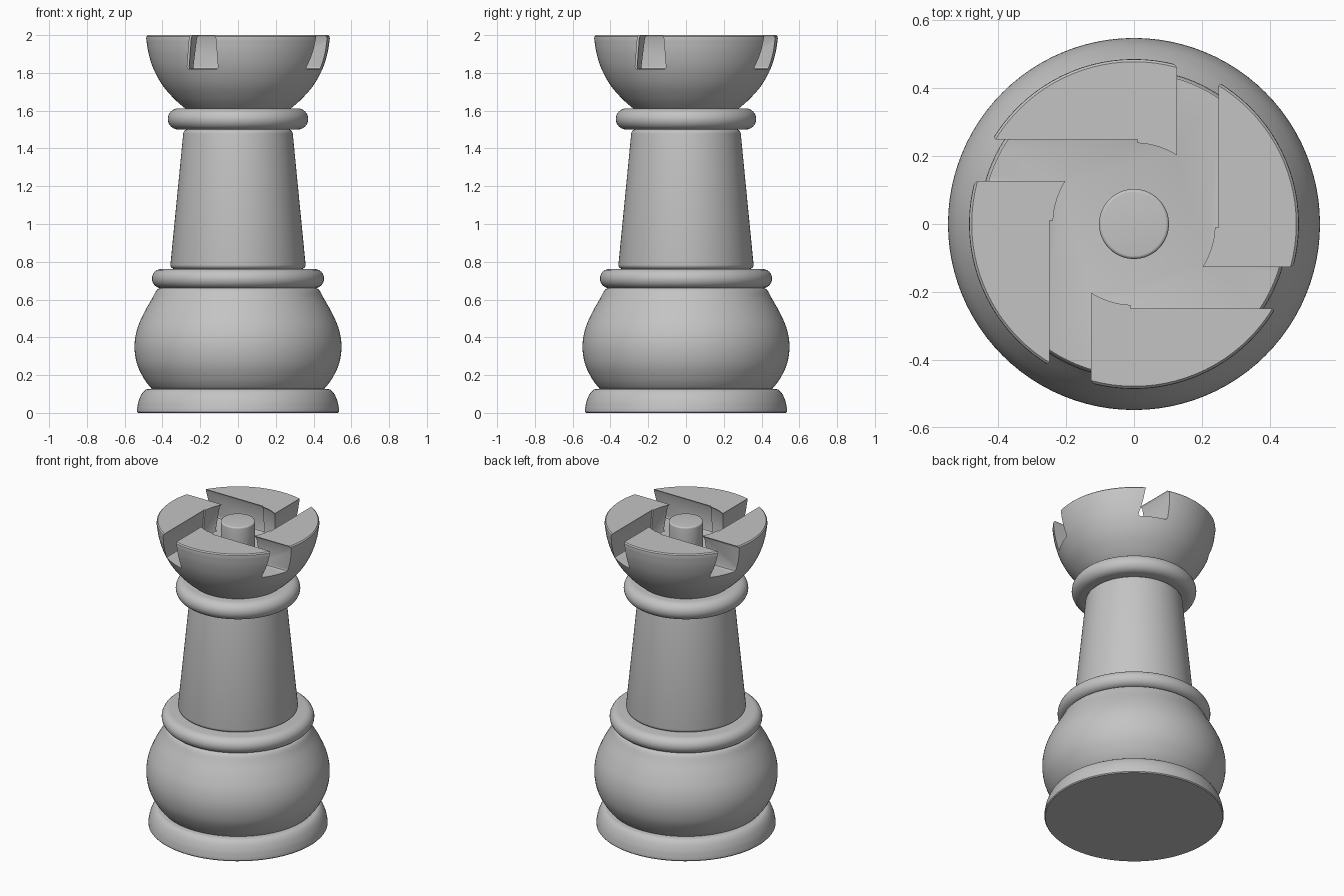
import bpy, bmesh
from math import sin, cos, pi, asin, acos, radians
from mathutils import Vector

cube = bpy.data.objects.get("Cube")
if cube:
    bpy.data.objects.remove(cube, do_unlink=True)

grey = bpy.data.materials.new("plain grey")
grey.use_nodes = True
colour = (0.55, 0.55, 0.55, 1)
grey.diffuse_color = colour
grey.node_tree.nodes["Principled BSDF"].inputs["Base Color"].default_value = colour


def add_object(name, bm):
    bmesh.ops.recalc_face_normals(bm, faces=bm.faces)
    mesh = bpy.data.meshes.new(name)
    bm.to_mesh(mesh)
    bm.free()
    obj = bpy.data.objects.new(name, mesh)
    bpy.context.collection.objects.link(obj)
    mesh.materials.append(grey)
    return obj


def smooth(obj, angle=35):
    bpy.ops.object.select_all(action="DESELECT")
    obj.select_set(True)
    bpy.context.view_layer.objects.active = obj
    bpy.ops.object.shade_smooth_by_angle(angle=radians(angle))


def curve_through(points, steps=5):
    """Smooth curve through the given (radius, height) points."""
    p = [Vector(q) for q in points]
    p = [2 * p[0] - p[1]] + p + [2 * p[-1] - p[-2]]
    out = []
    for a, b, c, d in zip(p, p[1:], p[2:], p[3:]):
        for i in range(steps):
            t = i / steps
            out.append(0.5 * (2 * b + (c - a) * t + (2 * a - 5 * b + 4 * c - d) * t ** 2
                              + (3 * b - a - 3 * c + d) * t ** 3))
    return out + [p[-2]]


def lathe(name, profile, sides=96):
    """Closed solid turned around the z axis, capped at both ends."""
    bm = bmesh.new()
    rings = [[bm.verts.new((r * cos(2 * pi * i / sides), r * sin(2 * pi * i / sides), z))
              for i in range(sides)] for r, z in profile]
    for low, high in zip(rings, rings[1:]):
        for i in range(sides):
            j = (i + 1) % sides
            bm.faces.new((low[i], low[j], high[j], high[i]))
    bm.faces.new(rings[0][::-1])
    bm.faces.new(rings[-1])
    return add_object(name, bm)


def collar(name, radius, bottom, top):
    """Flat disc with a half-round rim."""
    h = (top - bottom) / 2
    rim = [(radius - h + h * cos(a), bottom + h + h * sin(a))
           for a in (pi * (i / 12 - 0.5) for i in range(13))]
    return lathe(name, rim)


def rounded_cone(name, r0, z0, r1, z1, bevel):
    """Tapered drum with rounded edges."""
    arc = [i * pi / 10 for i in range(6)]
    low = [(r0 - bevel + bevel * sin(a), z0 + bevel - bevel * cos(a)) for a in arc]
    high = [(r1 - bevel + bevel * cos(a), z1 - bevel + bevel * sin(a)) for a in arc]
    return lathe(name, low + high)


# Foot, bulb, collars and column
parts = [
    lathe("foot", [(0.53, 0), (0.535, 0.006)] + curve_through(
        [(0.535, 0.02), (0.527, 0.06), (0.51, 0.1), (0.488, 0.123), (0.46, 0.128)])),
    lathe("bulb", curve_through(
        [(0.44, 0.122), (0.463, 0.135), (0.5, 0.185), (0.535, 0.26), (0.548, 0.35),
         (0.535, 0.44), (0.5, 0.525), (0.455, 0.605), (0.43, 0.65), (0.405, 0.665)])),
    collar("lower_collar", 0.456, 0.66, 0.762),
    rounded_cone("column", 0.358, 0.762, 0.29, 1.5, 0.022),
    collar("upper_collar", 0.372, 1.5, 1.612),
    rounded_cone("centre_peg", 0.103, 1.8, 0.103, 2, 0.01),
]
for part in parts:
    smooth(part)

# Bowl-shaped crown
crown = lathe("crown", curve_through(
    [(0.27, 1.605), (0.29, 1.62), (0.34, 1.665), (0.4, 1.735), (0.447, 1.82),
     (0.474, 1.905), (0.486, 1.98)]) + [(0.485, 1.993), (0.478, 2)])


# Pinwheel cutter: a round well with four slots running off it sideways
def pinwheel(grow):
    near, far, well, out = 0.12 - grow, 0.255 + grow, 0.245 + grow, 0.8
    start, end = asin(-0.01 / well), asin(-near / well)
    quarter = [(near, out), (far, out), (far, -0.01)]
    quarter += [(well * cos(a), well * sin(a))
                for a in (start + (end - start) * i / 8 for i in range(9))]
    outline = []
    for turn in range(4):
        outline += quarter
        quarter = [(y, -x) for x, y in quarter]
    return outline


bm = bmesh.new()
loops = [[bm.verts.new((x, y, z)) for x, y in pinwheel(grow)]
         for grow, z in ((0.003, 1.82), (0.011, 1.823), (0.014, 1.832),
                         (0.002, 1.985), (-0.002, 1.995), (-0.008, 2.002), (-0.008, 2.1))]
count = len(loops[0])
for low, high in zip(loops, loops[1:]):
    for i in range(count):
        j = (i + 1) % count
        bm.faces.new((low[i], low[j], high[j], high[i]))
bm.faces.new(loops[0])
bm.faces.new(loops[-1])
cutter = add_object("slot_cutter", bm)
cutter.hide_render = True
cutter.hide_viewport = True

cut = crown.modifiers.new("slots", "BOOLEAN")
cut.operation = "DIFFERENCE"
cut.solver = "EXACT"
cut.object = cutter
bpy.context.view_layer.update()

# Bake the cut, then shade the crown
result = bpy.data.meshes.new_from_object(
    crown.evaluated_get(bpy.context.evaluated_depsgraph_get()))
crown.modifiers.clear()
crown.data = result
bpy.data.objects.remove(cutter, do_unlink=True)
smooth(crown)
